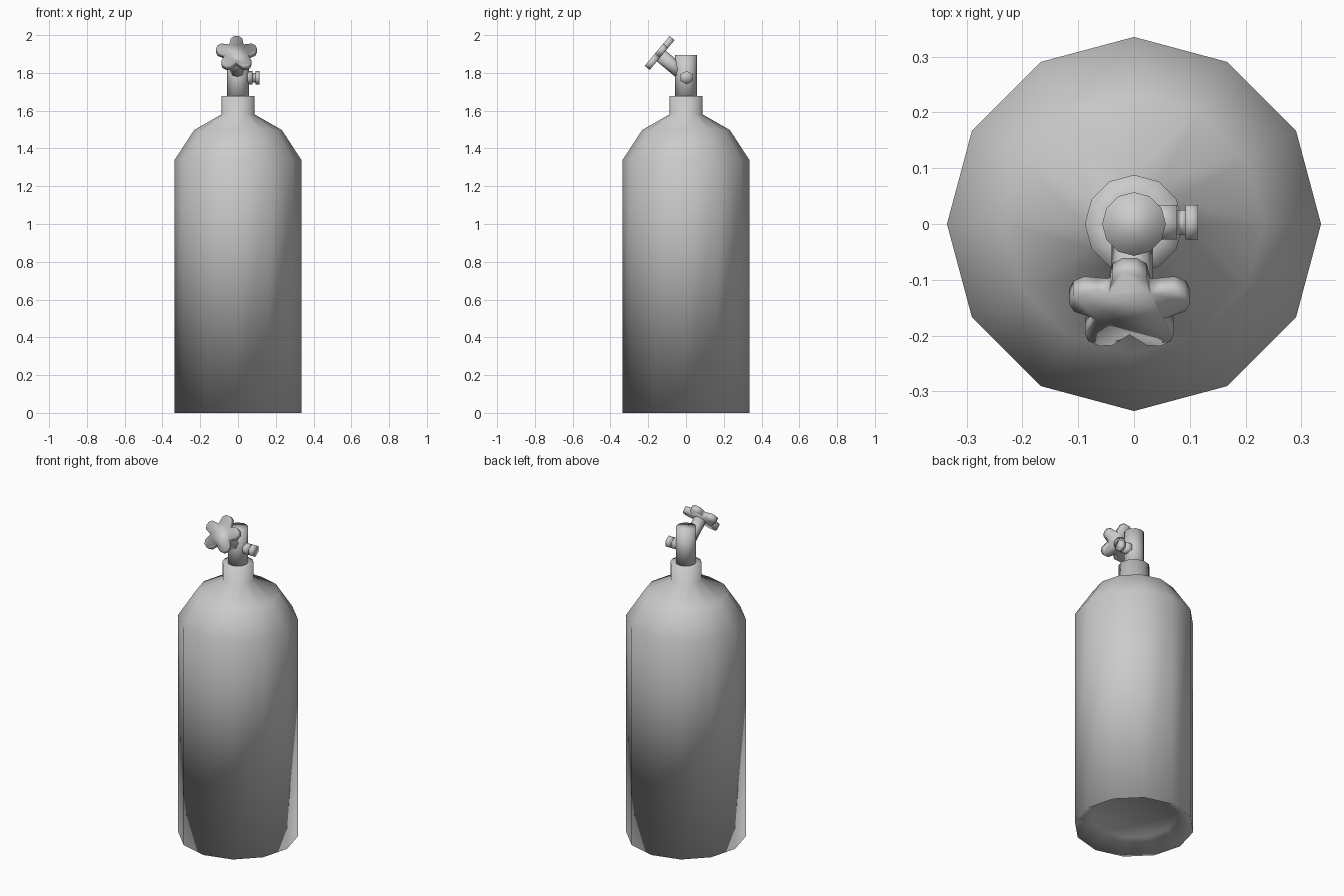
import bpy, bmesh
from math import sin, cos, pi, radians
from mathutils import Matrix, Vector

if "Cube" in bpy.data.objects:
    bpy.data.objects.remove(bpy.data.objects["Cube"])


def finish(name, bm, matrix):
    bm.transform(matrix)
    bmesh.ops.recalc_face_normals(bm, faces=bm.faces)
    mesh = bpy.data.meshes.new(name)
    bm.to_mesh(mesh)
    bm.free()
    for p in mesh.polygons:
        p.use_smooth = True
    obj = bpy.data.objects.new(name, mesh)
    bpy.context.collection.objects.link(obj)
    return obj


def lathe(name, profile, sides, matrix=Matrix()):
    """Closed solid turned around local z from (radius, height) points."""
    bm = bmesh.new()
    rings = [[bm.verts.new((r * cos(2 * pi * i / sides), r * sin(2 * pi * i / sides), z))
              for i in range(sides)] for r, z in profile]
    for a, b in zip(rings, rings[1:]):
        for i in range(sides):
            j = (i + 1) % sides
            bm.faces.new((a[i], a[j], b[j], b[i]))
    bm.faces.new(rings[0])
    bm.faces.new(rings[-1])
    return finish(name, bm, matrix)


# Tank with recessed base, stepped shoulder and collar
lathe("tank_body", [(0.24, 0.07), (0.335, 0), (0.335, 1.34), (0.232, 1.498),
                    (0.088, 1.58), (0.088, 1.678), (0.05, 1.678)], 12)

# Upright valve stem
lathe("valve_stem", [(0.057, 1.66), (0.057, 1.895)], 12)

# Hexagonal outlet on the right side
outlet = Matrix.Translation((0, 0.003, 1.775)) @ Matrix.Rotation(pi / 2, 4, 'Y')
lathe("side_outlet", [(0.036, 0.03), (0.036, 0.077), (0.025, 0.077),
                      (0.025, 0.092), (0.036, 0.092), (0.036, 0.115)], 6, outlet)

# Tilted frame for the handwheel: local z is its axis, local y runs uphill
up = Vector((0, 0.64, 0.768)).normalized()
axis = Vector((0, -up.z, up.y))
side = up.cross(axis)
tilt = Matrix((side, up, axis)).transposed().to_4x4()
wheel = Matrix.Translation((-0.008, -0.144, 1.9)) @ tilt
shaft = Matrix.Translation((-0.003, -0.144, 1.9)) @ tilt

lathe("wheel_shaft", [(0.037, -0.17), (0.037, 0.0)], 8, shaft)

# Five-lobed handwheel
outline = []
for k in range(5):
    turn = Matrix.Rotation(2 * pi * k / 5, 3, 'Z')
    for a in (-100, -60, -20, 20, 60, 100):
        t = radians(a)
        outline.append(turn @ Vector((-0.035 * sin(t), 0.077 + 0.035 * cos(t), 0)))
    outline.append(turn @ Vector((-0.064 * sin(pi / 5), 0.064 * cos(pi / 5), 0)))
bm = bmesh.new()
low = [bm.verts.new(p + Vector((0, 0, -0.017))) for p in outline]
high = [bm.verts.new(p + Vector((0, 0, 0.017))) for p in outline]
n = len(outline)
for i in range(n):
    j = (i + 1) % n
    bm.faces.new((low[i], low[j], high[j], high[i]))
bm.faces.new(low)
bm.faces.new(high)
finish("handwheel", bm, wheel)
